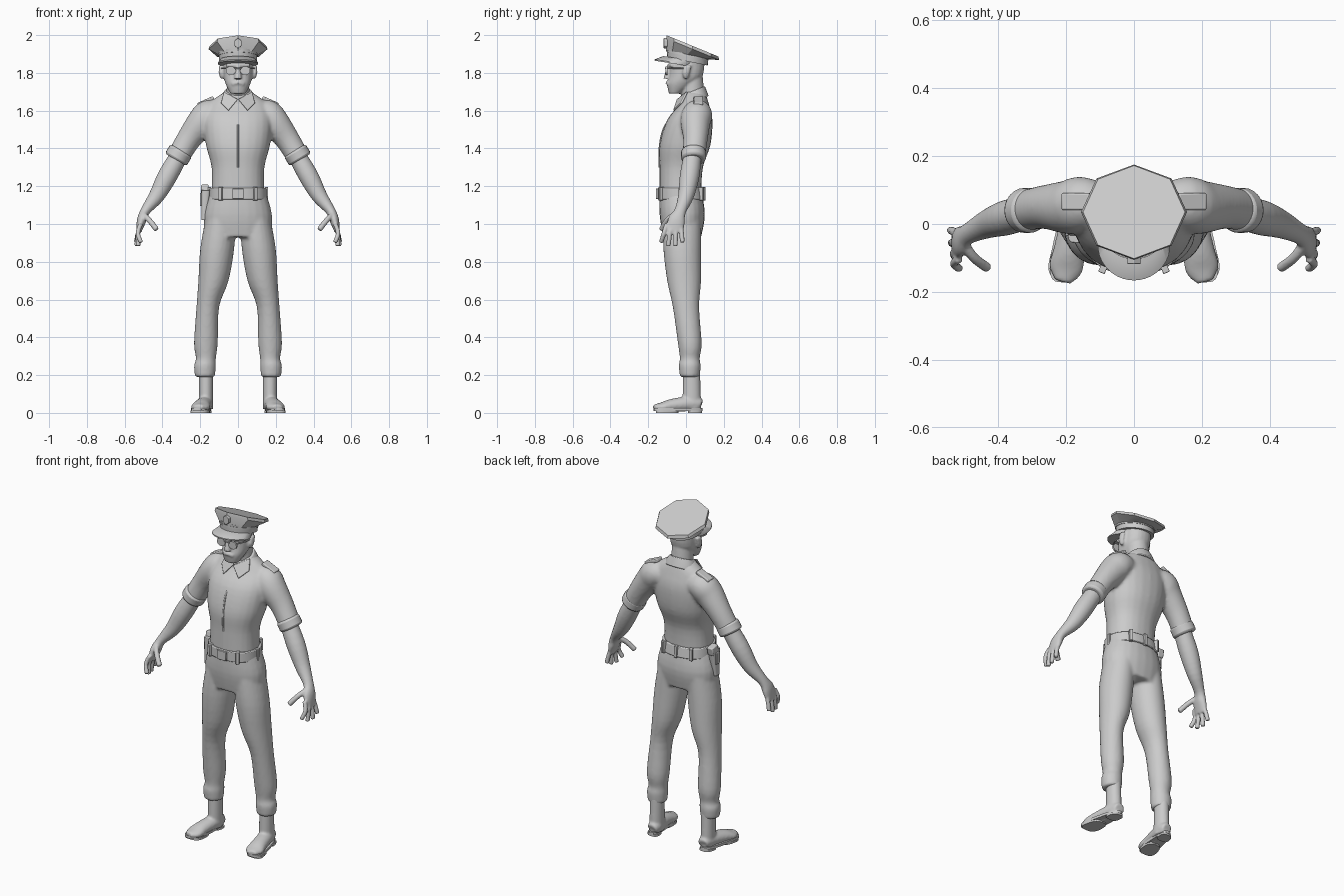
import bpy, bmesh
from math import sin, cos, pi, radians, copysign
from mathutils import Vector, Matrix

cube = bpy.data.objects.get("Cube")
if cube:
    bpy.data.objects.remove(cube, do_unlink=True)

colour = (0.6, 0.6, 0.6, 1)
grey = bpy.data.materials.new("plain grey")
grey.use_nodes = True
grey.diffuse_color = colour
grey.node_tree.nodes["Principled BSDF"].inputs["Base Color"].default_value = colour


def part(name, shapes, voxel=None, bevel=None, angle=40):
    """Make one object from shapes, each a stack of point loops skinned and capped."""
    bm = bmesh.new()
    for shape in shapes:
        stack = [[bm.verts.new(point) for point in loop] for loop in shape]
        for low, high in zip(stack, stack[1:]):
            for k in range(len(low)):
                bm.faces.new((low[k - 1], low[k], high[k], high[k - 1]))
        bm.faces.new(stack[0])
        bm.faces.new(stack[-1])
    bmesh.ops.recalc_face_normals(bm, faces=bm.faces)
    mesh = bpy.data.meshes.new(name)
    bm.to_mesh(mesh)
    bm.free()
    mesh.materials.append(grey)
    ob = bpy.data.objects.new(name, mesh)
    bpy.context.scene.collection.objects.link(ob)
    bpy.ops.object.select_all(action="DESELECT")
    ob.select_set(True)
    bpy.context.view_layer.objects.active = ob
    bpy.ops.object.shade_smooth_by_angle(angle=radians(angle))
    if bevel:
        modifier = ob.modifiers.new("rounded edges", "BEVEL")
        modifier.width, modifier.segments = bevel, 2
    if voxel:
        fuse = ob.modifiers.new("fuse", "REMESH")
        fuse.mode, fuse.voxel_size, fuse.use_smooth_shade = "VOXEL", voxel, True
        soften = ob.modifiers.new("soften", "SMOOTH")
        soften.factor, soften.iterations = 0.5, 4


def both(*shapes):
    """Return the shapes together with their mirror images."""
    flipped = [[[(-x, y, z) for x, y, z in loop] for loop in shape] for shape in shapes]
    return list(shapes) + flipped


def eased(rings, steps):
    """Resample rings along a smooth curve through them."""
    ends = [rings[0]] + rings + [rings[-1]]
    result = []
    for a, b, c, d in zip(ends, ends[1:], ends[2:], ends[3:]):
        for k in range(steps):
            t = k / steps
            result.append(b + ((c - a) + ((2 * a - 5 * b + 4 * c - d) + (3 * (b - c) + d - a) * t) * t) * t / 2)
    return result + [rings[-1]]


def loft(*rings, level=False, power=1, steps=4, sides=24):
    """Tube through rings (x, y, z, radius, optional depth), level or following the path."""
    rings = eased([Vector((*ring[:4], ring[-1])) for ring in rings], steps)
    points = [Vector(ring[:3]) for ring in rings]
    run = (points[-1] - points[0]).normalized()
    guide = Vector((0, 0, 1)) if abs(run.y) > 0.7 else Vector((0, 1, 0))
    shape = []
    for i, ring in enumerate(rings):
        tangent = (points[min(i + 1, len(points) - 1)] - points[max(i - 1, 0)]).normalized()
        if level:
            tangent = Vector((0, 0, 1))
        deep = (guide - tangent * guide.dot(tangent)).normalized()
        wide = deep.cross(tangent)
        loop = []
        for k in range(sides):
            c, s = cos(2 * pi * k / sides), sin(2 * pi * k / sides)
            across = wide * ring[3] * copysign(abs(c) ** power, c)
            loop.append(points[i] + across + deep * ring[4] * copysign(abs(s) ** power, s))
        shape.append(loop)
    return shape


def body(*rings, **options):
    """Level loft on the centre line from (height, half width, front, back)."""
    rings = [(0, (front + back) / 2, z, wide, (back - front) / 2) for z, wide, front, back in rings]
    return loft(*rings, level=True, power=0.9, **options)


def tube(radius, *path):
    return loft(*[(*point, radius) for point in path], sides=12)


def plate(outline, push):
    return [outline, [Vector(point) + Vector(push) for point in outline]]


def oval(x, y, z, wide, high, sides):
    return [(x + wide * sin(2 * pi * k / sides), y, z + high * cos(2 * pi * k / sides)) for k in range(sides)]


def box(centre, size, degrees=0, axis="Z"):
    place = Matrix.Translation(centre) @ Matrix.Rotation(radians(degrees), 4, axis) @ Matrix.Diagonal((*size, 1))
    corners = ((-.5, -.5), (.5, -.5), (.5, .5), (-.5, .5))
    return [[place @ Vector((x, y, z)) for x, y in corners] for z in (-.5, .5)]


def tilted(sides, *rings):
    """Ovals (half width, half depth, centre y, height, slope) that rise to the front."""
    shape = []
    for wide, deep, middle, height, slope in rings:
        spots = [(wide * sin(2 * pi * k / sides), middle - deep * cos(2 * pi * k / sides)) for k in range(sides)]
        shape.append([(x, y, height - slope * y) for x, y in spots])
    return shape


# Shirt with short sleeves and turned cuffs
torso = body((1.16, .14, -.14, .08), (1.3, .14, -.14, .09), (1.42, .17, -.14, .13),
             (1.55, .18, -.1, .14), (1.64, .15, -.03, .12), (1.7, .07, -.01, .1))
sleeve = loft((.09, .06, 1.58, .06), (.15, .06, 1.58, .08), (.19, .05, 1.54, .08),
              (.26, .05, 1.45, .065), (.32, .04, 1.35, .06))
part("shirt", [torso] + both(sleeve), voxel=.01)
cuff = loft((.3, .04, 1.39, .066), (.33, .04, 1.34, .066), steps=1)
part("sleeve_cuffs", both(cuff), bevel=.012)
part("shirt_seam", [tube(.005, (0, -.07, 1.58), (0, -.12, 1.5), (0, -.14, 1.4), (0, -.14, 1.3))])

# Collar and shoulder straps
band = tilted(32, (.1, .08, .04, 1.63, -.4), (.09, .07, .04, 1.66, -.4), (.07, .065, .035, 1.69, -.4))
part("collar_band", [band], bevel=.004)
flap = plate([(0, -.05, 1.66), (.05, -.07, 1.6), (.09, -.03, 1.64), (.075, 0, 1.7)], (0, .012, 0))
part("collar_flaps", both(flap), bevel=.003)
part("shoulder_straps", both(box((.17, .066, 1.65), (.09, .05, .02), 24, "Y")), bevel=.005)

# Trousers
hips = body((1.19, .14, -.14, .08), (1.05, .18, -.14, .1), (.93, .17, -.12, .08))
leg = loft((.09, -.02, 1.04, .08, .1), (.11, -.02, .87, .09, .1), (.13, -.01, .7, .08, .09),
           (.16, 0, .56, .06, .07), (.17, .02, .37, .063), (.17, .02, .29, .053),
           (.175, .02, .25, .058), (.175, .02, .19, .053), level=True)
part("trousers", [hips] + both(leg), voxel=.009)

# Belt, buckle and belt loops
part("belt", [body((1.13, .153, -.15, .1), (1.19, .15, -.15, .09), steps=1, sides=48)], bevel=.004)
loops = both(box((.09, -.13, 1.16), (.02, .03, .07), 25), box((.15, -.03, 1.16), (.02, .02, .07)),
             box((.09, .08, 1.16), (.02, .03, .07), -25))
part("belt_loops", loops + [box((0, .094, 1.16), (.02, .02, .07))], bevel=.003)
part("buckle", [box((0, -.15, 1.16), (.06, .02, .055))], bevel=.003)

# Holster with the grip showing on top
pouch = loft((-.18, -.03, 1.02, .013, .02), (-.17, -.02, 1.18, .025, .036), level=True, power=.6)
part("holster", [pouch, box((-.196, -.02, 1.13), (.012, .03, .07))], bevel=.003)
part("holster_grip", [box((-.175, -.005, 1.18), (.04, .055, .05), -12, "X")], bevel=.006)

# Boots
shaft = loft((.17, .03, .23, .038, .045), (.17, .03, .02, .038, .05), level=True)
foot = loft((.17, .08, .04, .03), (.17, .04, .05, .04), (.19, -.07, .04, .045, .035),
            (.2, -.13, .03, .05, .025), (.21, -.17, .03, .025, .015))
part("boots", both(shaft, foot), voxel=.007)


def tread(back, front, low, high):
    """Rounded sole slab that widens and turns out toward the toe."""
    outline = []
    for k in range(28):
        c, s = cos(2 * pi * k / 28), sin(2 * pi * k / 28)
        y = (back + front) / 2 + (back - front) / 2 * copysign(abs(c) ** .8, c)
        outline.append((.184 - .15 * y + (.041 - .08 * y) * copysign(abs(s) ** .6, s), y, low))
    return plate(outline, (0, 0, high - low))


part("boot_soles", both(tread(.088, -.172, .01, .025), tread(.085, .01, 0, .012), tread(-.04, -.16, 0, .012)))

# Forearms, hands, fingers and thumbs
arm = loft((.29, .04, 1.4, .045), (.37, .02, 1.26, .052), (.43, 0, 1.15, .042), (.49, -.03, 1.07, .026, .031),
           (.51, -.05, 1.02, .025, .045), (.525, -.06, .96, .014, .045))
thumb = tube(.015, (.5, -.06, 1.05), (.47, -.1, 1.02), (.43, -.13, .97))
fingers = []
for k in range(4):
    spread = 1.5 - k
    root, tip = .025 * spread - .065, .038 * spread - .075
    bend, drop = .54 - .003 * k * k, .88 + .01 * spread * spread
    fingers.append(tube(.0125, (.515, root, 1), (.53, (root + tip) / 2, .95), (bend, tip, drop)))
part("forearms_and_hands", both(arm, thumb, *fingers), voxel=.0055)

# Head with neck, nose, brow, lips and ears
skull = body((1.69, .04, -.09, -.03), (1.74, .065, -.1, .04), (1.79, .077, -.09, .09), (1.9, .08, -.08, .1))
neck = loft((0, .04, 1.62, .063), (0, .03, 1.79, .058), level=True)
nose = loft((0, -.09, 1.84, .01), (0, -.1, 1.77, .02), level=True)
brow = tube(.011, (.06, -.07, 1.84), (0, -.09, 1.84))
lip = tube(.01, (.03, -.09, 1.74), (0, -.1, 1.75))
ear = loft((.085, 0, 1.77, .008, .01), (.09, 0, 1.8, .012, .02), (.09, .01, 1.84, .01, .02), level=True)
part("head", [skull, neck, nose] + both(brow, lip, ear), voxel=.006)

# Sunglasses
lens = plate(oval(.038, -.108, 1.812, .027, .023, 16), (0, .01, 0))
temple = tube(.004, (.062, -.1, 1.825), (.08, -.06, 1.825), (.086, 0, 1.825))
part("sunglasses", both(lens, temple) + [tube(.004, (-.02, -.108, 1.824), (.02, -.108, 1.824))])

# Cap: eight-sided crown, round band with trim, peak and badge
part("cap_crown", [tilted(8, (.1, .11, .005, 1.895, .2), (.156, .14, .035, 1.94, .41), (.15, .137, .035, 1.957, .41))], angle=20)
part("cap_band", [tilted(40, (.1, .107, .008, 1.862, .2), (.103, .109, .008, 1.91, .2))])
part("cap_trim", [tilted(40, (.105, .112, .008, 1.89, .2), (.105, .112, .008, 1.9, .2))])
part("cap_peak", [tilted(40, (.107, .106, -.06, 1.838, .16), (.107, .106, -.06, 1.845, .16), (.09, .1, -.02, 1.87, .16))])
part("cap_badge", [plate(oval(0, -.118, 1.957, .022, .028, 6), (0, .02, 0))], bevel=.002)
